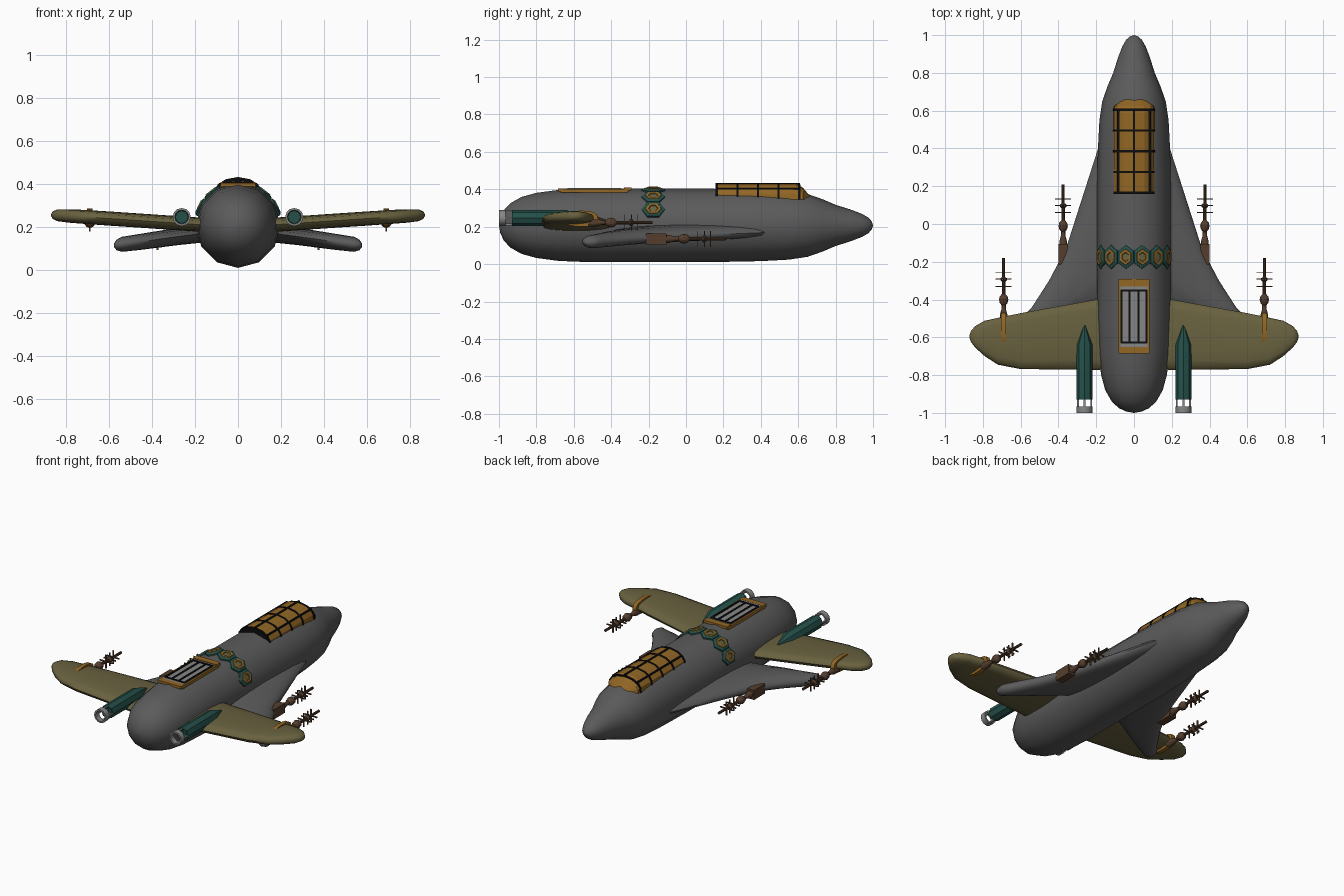
import bpy, bmesh, math
from mathutils import Matrix, Vector

if "Cube" in bpy.data.objects:
    bpy.data.objects.remove(bpy.data.objects["Cube"])


def mat(name, r, g, b):
    m = bpy.data.materials.new(name)
    m.diffuse_color = (r, g, b, 1)
    m.use_nodes = True
    m.node_tree.nodes["Principled BSDF"].inputs["Base Color"].default_value = m.diffuse_color
    return m


GRAY = mat("hull gray", .105, .105, .105)
OLIVE = mat("wing olive", .14, .12, .05)
GOLD = mat("amber gold", .29, .135, .018)
TEAL = mat("dark teal", .018, .08, .068)
BROWN = mat("gun brown", .09, .048, .027)
BLACK = mat("frame black", .004, .004, .004)
SILVER = mat("light gray", .24, .24, .24)


def finish(bm, name, mats, angle=35):
    bmesh.ops.remove_doubles(bm, verts=bm.verts, dist=1e-5)
    bmesh.ops.recalc_face_normals(bm, faces=bm.faces)
    me = bpy.data.meshes.new(name)
    bm.to_mesh(me)
    bm.free()
    ob = bpy.data.objects.new(name, me)
    bpy.context.collection.objects.link(ob)
    for m in mats:
        me.materials.append(m)
    bpy.ops.object.select_all(action='DESELECT')
    ob.select_set(True)
    bpy.context.view_layer.objects.active = ob
    bpy.ops.object.shade_smooth_by_angle(angle=math.radians(angle))
    return ob


def loft(name, rings, mats, ids=None, loop=False, angle=35):
    """Skin closed rings of points; ids gives the material of each band."""
    bm = bmesh.new()
    vs = [[bm.verts.new(p) for p in r] for r in rings]
    n, k = len(rings[0]), len(rings)
    for i in range(k if loop else k - 1):
        a, b = vs[i], vs[(i + 1) % k]
        for j in range(n):
            f = bm.faces.new((a[j], a[(j + 1) % n], b[(j + 1) % n], b[j]))
            f.material_index = ids[i] if ids else 0
    if not loop:
        bm.faces.new(vs[0])
        bm.faces.new(vs[-1]).material_index = ids[-1] if ids else 0
    return finish(bm, name, mats, angle)


def lathe(name, prof, x, z, segs, m, loop=False, angle=35):
    """Turn (y, radius) points about an axis along y."""
    rings = [[(x + max(r, .0005) * math.sin(2 * math.pi * j / segs), y,
               z + max(r, .0005) * math.cos(2 * math.pi * j / segs)) for j in range(segs)]
             for y, r in prof]
    return loft(name, rings, [m], loop=loop, angle=angle)


def boxes(name, specs, m):
    """specs: (centre, size) pairs joined into one object."""
    bm = bmesh.new()
    for c, s in specs:
        bmesh.ops.create_cube(bm, size=1, matrix=Matrix.Translation(c) @ Matrix.Diagonal((*s, 1)))
    return finish(bm, name, [m])


def wing(name, secs, m, side, power=.75, n=16):
    """secs: (x, leading y, trailing y, centre z, thickness)."""
    def sp(v):
        return math.copysign(abs(v) ** power, v)
    rings = [[(side * x, (a + b) / 2 + (a - b) / 2 * math.cos(2 * math.pi * j / n),
               z + t / 2 * sp(math.sin(2 * math.pi * j / n))) for j in range(n)]
             for x, a, b, z, t in secs]
    return loft(name, rings, [m], angle=50)


# Fuselage
lathe("fuselage", [(1, 0), (.993, .022), (.975, .042), (.94, .062), (.88, .085), (.8, .11), (.73, .14),
                   (.65, .168), (.55, .183), (.4, .191), (.15, .196), (-.5, .197), (-.68, .19),
                   (-.8, .174), (-.88, .152), (-.94, .118), (-.975, .08), (-.993, .04), (-1, 0)],
      0, .207, 12, GRAY, angle=60)

# Canopy: faceted glass with ribs
HALF = [(.108, .345), (.105, .375), (.09, .398), (.055, .42), (0, .43)]
ARCH = HALF + [(-x, z) for x, z in HALF[-2::-1]]


def arch(y, sx=1, sz=1):
    return [(x * sx, y, .345 + (z - .345) * sz) for x, z in ARCH]


loft("canopy_glass", [arch(.16), arch(.59), arch(.625, .97, .75), arch(.66, .5, .25)], [GOLD], angle=15)
for i, y in enumerate((.165, .275, .385, .495, .605)):
    h = 1.04 if y < .6 else .95
    loft("canopy_rib_%d" % i, [arch(y - .006, 1.03, h), arch(y + .006, 1.03, h)], [BLACK], angle=15)
boxes("canopy_long_bars", [((0, .385, .429), (.012, .45, .008))] +
      [((s * .083, .385, .402), (.012, .45, .008)) for s in (1, -1)], BLACK)

# Rear grille hatch
boxes("hatch_end_plates", [((0, -.312, .401), (.165, .04, .016)), ((0, -.668, .397), (.165, .035, .016))] +
      [((s * .077, -.49, .393), (.012, .36, .018)) for s in (1, -1)], GOLD)
boxes("hatch_panel", [((0, -.49, .397), (.145, .33, .014))], SILVER)
boxes("hatch_grille", [((x, -.49, .402), (.011, .28, .012)) for x in (-.066, -.024, .024, .066)] +
      [((0, y, .402), (.14, .011, .012)) for y in (-.352, -.628)], BLACK)

# Belt of hexagon plates around the hull
STACK = [(1, -.012), (1, .008), (.76, .014), (.7, .014), (.66, .017), (.42, .017), (.36, .012)]
for i in range(6):
    a = math.radians((i - 2.5) * 25.5)
    rot = Matrix.Rotation(a, 3, 'Y')
    rings = []
    for s, h in STACK:
        rings.append([Vector((0, -.175, .207)) + rot @ Vector((.043 * s * math.sin(t * math.pi / 3) / .866,
                      .063 * s * math.cos(t * math.pi / 3), .19 + h)) for t in range(6)])
    loft("hex_plate_%d" % i, rings, [TEAL, GOLD, OLIVE], ids=[0, 0, 0, 1, 1, 2], angle=15)


def gun(name, x, tip, z):
    lathe(name + "_barrel", [(tip, 0), (tip, .008), (tip - .1, .008), (tip - .108, .019), (tip - .118, .019),
          (tip - .126, .009), (tip - .19, .009), (tip - .203, .022), (tip - .22, .026), (tip - .237, .022),
          (tip - .25, .012), (tip - .27, .012), (tip - .3, .021), (tip - .34, .021), (tip - .34, 0)],
          x, z, 10, BROWN)
    specs = []
    for d in (.078, .112, .15):
        specs += [((x, tip - d, z), (.085, .005, .008)), ((x, tip - d, z), (.008, .005, .085))]
    boxes(name + "_cross_bars", specs, BROWN)


for side, tag in ((1, "right"), (-1, "left")):
    # Lower swept wing
    wing(tag + "_lower_wing", [(.1, .62, -.36, .178, .085), (.19, .4, -.4, .168, .085),
         (.28, .12, -.44, .156, .08), (.36, -.13, -.48, .145, .078), (.45, -.3, -.52, .132, .075),
         (.54, -.44, -.555, .12, .07), (.565, -.465, -.55, .117, .05), (.578, -.49, -.535, .115, .015)],
         GRAY, side, 1)
    # Upper rear wing
    wing(tag + "_upper_wing", [(.1, -.385, -.77, .207, .066), (.2, -.4, -.772, .213, .066),
         (.6, -.472, -.768, .24, .066), (.72, -.497, -.745, .248, .065), (.79, -.512, -.7, .252, .062),
         (.84, -.54, -.655, .255, .055), (.863, -.565, -.625, .256, .035), (.87, -.585, -.605, .256, .01)],
         OLIVE, side, .6)
    # Engine pod with open exhaust ring
    ex = side * .262
    lathe(tag + "_engine", [(-.53, 0), (-.545, .008), (-.64, .042), (-.93, .042), (-.93, .033), (-.88, .03),
                            (-.88, 0)], ex, .247, 8, TEAL, angle=30)
    lathe(tag + "_exhaust_ring", [(-.965, .042), (-1, .042), (-1, .032), (-.965, .032)],
          ex, .247, 12, SILVER, loop=True)
    boxes(tag + "_exhaust_struts", [((ex + dx, -.945, .247 + dz), (.009, .06, .009))
          for dx, dz in ((.035, 0), (-.035, 0), (0, .035), (0, -.035))], SILVER)
    # Guns and mounts
    gun(tag + "_wing_gun", side * .69, -.18, .222)
    wing(tag + "_wing_gun_strap", [(.677, -.47, -.65, .243, .086), (.703, -.47, -.65, .243, .086)],
         GOLD, side, .6)
    gun(tag + "_lower_gun", side * .375, .21, .135)
    boxes(tag + "_lower_gun_mount", [((side * .377, -.16, .135), (.048, .11, .06))], BROWN)
